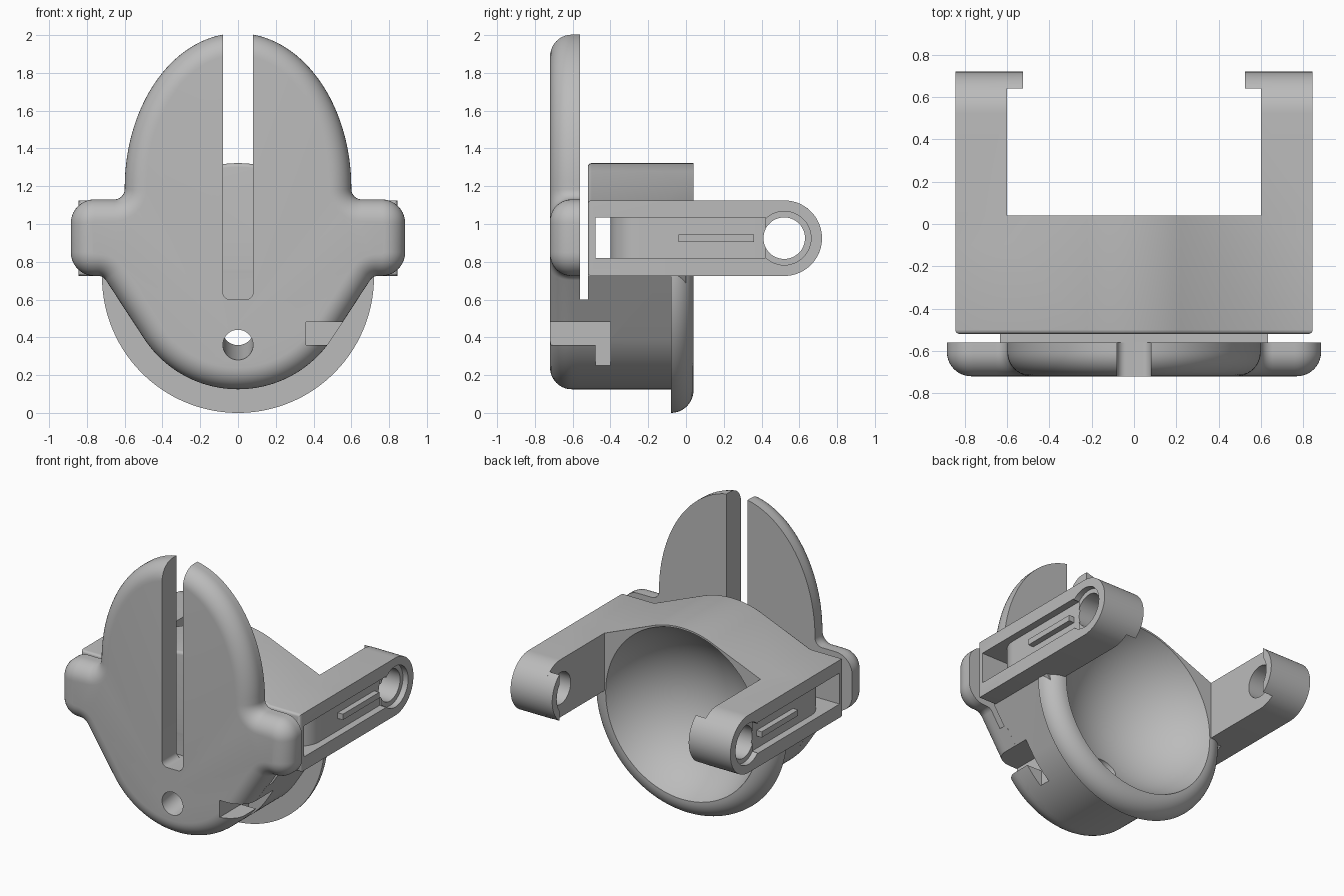
import bpy, bmesh
from math import sin, cos, pi, radians, sqrt
from mathutils import Vector

if "Cube" in bpy.data.objects:
    bpy.data.objects.remove(bpy.data.objects["Cube"])

grey = bpy.data.materials.new("plain grey")
grey.use_nodes = True
colour = (0.5, 0.5, 0.5, 1)
grey.diffuse_color = colour
grey.node_tree.nodes["Principled BSDF"].inputs["Base Color"].default_value = colour


def loft(name, rings):
    """Closed solid through equal-length rings of 3D points."""
    bm = bmesh.new()
    loops = [[bm.verts.new(p) for p in ring] for ring in rings]
    n = len(loops[0])
    for a, b in zip(loops, loops[1:]):
        for i in range(n):
            j = (i + 1) % n
            bm.faces.new((a[i], a[j], b[j], b[i]))
    bm.faces.new(loops[0])
    bm.faces.new(loops[-1])
    bmesh.ops.recalc_face_normals(bm, faces=bm.faces)
    mesh = bpy.data.meshes.new(name)
    bm.to_mesh(mesh)
    bm.free()
    mesh.materials.append(grey)
    ob = bpy.data.objects.new(name, mesh)
    bpy.context.collection.objects.link(ob)
    return ob


def at(axis, pts, v):
    place = {"x": lambda a, b: (v, a, b), "y": lambda a, b: (a, v, b),
             "z": lambda a, b: (a, b, v)}[axis]
    return [place(*p) for p in pts]


def prism(name, pts, axis, lo, hi):
    return loft(name, [at(axis, pts, lo), at(axis, pts, hi)])


def arc(cx, cy, r, a0, a1, n=24):
    return [(cx + r * cos(radians(a0 + (a1 - a0) * i / n)),
             cy + r * sin(radians(a0 + (a1 - a0) * i / n))) for i in range(n + 1)]


def circle(cx, cy, r, n=48):
    return arc(cx, cy, r, 0, 360, n)[:-1]


def box(name, x0, x1, y0, y1, z0, z1):
    return prism(name, [(x0, y0), (x1, y0), (x1, y1), (x0, y1)], "z", z0, z1)


def fillet(prev, corner, nxt, r, n=10):
    """Arc points that round one corner."""
    c = Vector(corner)
    u, v = (Vector(prev) - c).normalized(), (Vector(nxt) - c).normalized()
    half = u.angle(v) / 2
    mid = c + (u + v).normalized() * (r / sin(half))
    start = c + u * (r * cos(half) / sin(half)) - mid
    end = c + v * (r * cos(half) / sin(half)) - mid
    turn = start.angle_signed(end)
    out = []
    for i in range(n + 1):
        t = -turn * i / n
        out.append((mid.x + start.x * cos(t) - start.y * sin(t),
                    mid.y + start.x * sin(t) + start.y * cos(t)))
    return out


def mirrored(half):
    """Complete an outline from its +x half, listed bottom to top."""
    return half + [(-x, z) for x, z in reversed(half) if x > 1e-5]


def inset(pts, d):
    """Move a counterclockwise outline inwards by d."""
    out = []
    for i, p in enumerate(pts):
        p = Vector(p)
        a = (p - Vector(pts[i - 1])).normalized()
        b = (Vector(pts[(i + 1) % len(pts)]) - p).normalized()
        na, nb = Vector((-a.y, a.x)), Vector((-b.y, b.x))
        out.append(tuple(p + (na + nb) * (d / (1 + na.dot(nb)))))
    return out


def soft_front(name, pts, front, back, r, n=10):
    """Slab whose front rim is rounded."""
    rings = [at("y", inset(pts, r * (1 - sin(t * pi / 2 / n))),
                front + r * (1 - cos(t * pi / 2 / n))) for t in range(n + 1)]
    return loft(name, rings + [at("y", pts, back)])


def combine(ob, tool, op, keep=False):
    mod = ob.modifiers.new("cut", "BOOLEAN")
    mod.operation, mod.solver, mod.object = op, "EXACT", tool
    bpy.context.view_layer.objects.active = ob
    bpy.ops.object.modifier_apply(modifier=mod.name)
    if not keep:
        bpy.data.objects.remove(tool)


MID = 0.72              # height of the bowl axis
LOW, HIGH = 0.725, 1.125  # arm underside and top
shoulder = (0.714, LOW)
bottom = arc(0, MID, 0.595, -90, -34)

# Front plate: rounded belly, two ears and a tall dome
ear_low, ear_high, armpit = (0.885, LOW), (0.885, 1.13), (0.6, 1.13)
dome = [(0.6 * cos(i * pi / 64), 1.19 + 0.82 * sin(i * pi / 64)) for i in range(1, 32)]
half = (bottom + fillet(bottom[-1], shoulder, ear_low, 0.05)
        + fillet(shoulder, ear_low, ear_high, 0.125)
        + fillet(ear_low, ear_high, armpit, 0.125)
        + fillet(ear_high, armpit, (0.6, 1.3), 0.055) + dome + [(0, 2.01)])
plate = soft_front("front_plate", mirrored(half), -0.72, -0.56, 0.115)
slot = fillet((-0.08, 1), (-0.08, 0.6), (0, 0.6), 0.04) \
    + fillet((0, 0.6), (0.08, 0.6), (0.08, 1), 0.04) + [(0.08, 2.2), (-0.08, 2.2)]
combine(plate, prism("slot_cutter", slot, "y", -0.8, -0.5), "DIFFERENCE")

# Body: humped block, belly, neck and rounded lower rim
hump = [(0.845, LOW), (0.845, HIGH), (0.6, HIGH)] + arc(0, MID, 0.602, 68.5, 90)
body = soft_front("body", [(-0.845, LOW)] + hump
                  + [(-x, z) for x, z in reversed(hump[1:-1])], -0.52, 0.04, 0.02, 4)
belly = mirrored(bottom + [shoulder, (0.714, 0.76)])
combine(body, prism("belly", belly, "y", -0.52, 0), "UNION")
neck = mirrored(bottom + [(0.633, 0.6)])
combine(body, prism("neck", neck, "y", -0.59, -0.5), "UNION")
rim = [at("y", arc(0, MID, 0.72, 178, 362, 72), -0.08)]
for i in range(13):
    t = i * pi / 24
    rim.append(at("y", arc(0, MID, 0.6 + 0.12 * cos(t), 178, 362, 72), -0.08 + 0.12 * sin(t)))
combine(body, loft("rim", rim), "UNION")

# Side arms with hooked tips
arm = [(-0.1, LOW)] + arc(0.52, 0.925, 0.2, -90, 90, 36) + [(-0.1, HIGH)]
hook = arc(0.52, 0.925, 0.2, -53, 53) + arc(0.52, 0.925, 0.15, 37, -37)
for s in (1, -1):
    combine(body, prism("arm", arm, "x", s * 0.6, s * 0.845), "UNION")
    combine(body, prism("hook", hook, "x", s * 0.525, s * 0.62), "UNION")

# Bowl hollow
R, centre = 0.635, 0.275
bowl = []
for i in range(33):
    a = radians(1 + 69.2 * i / 32)
    bowl.append(at("y", circle(0, MID, R * sin(a), 80), centre - R * cos(a)))
combine(body, loft("bowl_cutter", bowl), "DIFFERENCE")

# Strap channel, pivot holes and the bar in each side pocket
floor = 0.795
plan = [(-0.1, -0.48), (0.9, -0.48), (0.9, 0.42), (floor, 0.42)] \
    + arc(floor - 0.16, -0.24, 0.16, 0, -90, 16) + [(-0.1, -0.4)]
for s, side in ((1, "left"), (-1, "right")):
    channel = [(s * x, y) for x, y in plan]
    combine(body, prism("channel_cutter", channel, "z", 0.82, 1.035), "DIFFERENCE")
    combine(body, prism("pivot_cutter", circle(0.52, 0.925, 0.11), "x", s * 0.5, s * 0.9),
            "DIFFERENCE")
    combine(body, prism("bore_cutter", circle(0.52, 0.925, 0.142), "x", s * 0.805, s * 0.9),
            "DIFFERENCE")
    x0, x1 = sorted((s * (floor - 0.01), s * 0.835))
    box(side + "_pocket_bar", x0, x1, -0.04, 0.36, 0.905, 0.945)

# Sloping drain hole and hooked side notch, through plate and body
drain = loft("drain_cutter", [at("y", circle(0, 0.355, 0.08), -0.75),
                              at("y", circle(0, 0.48, 0.08), 0)])
notch = box("notch_cutter", 0.36, 1, -0.8, -0.4, 0.36, 0.48)
combine(notch, box("notch_drop", 0.36, 1, -0.48, -0.4, 0.25, 0.4), "UNION")
for tool in (drain, notch):
    combine(plate, tool, "DIFFERENCE", keep=True)
    combine(body, tool, "DIFFERENCE")

# Smooth the curved surfaces, keep the edges sharp
for ob in (plate, body):
    bpy.ops.object.select_all(action="DESELECT")
    ob.select_set(True)
    bpy.context.view_layer.objects.active = ob
    bpy.ops.object.shade_smooth_by_angle(angle=radians(28))
